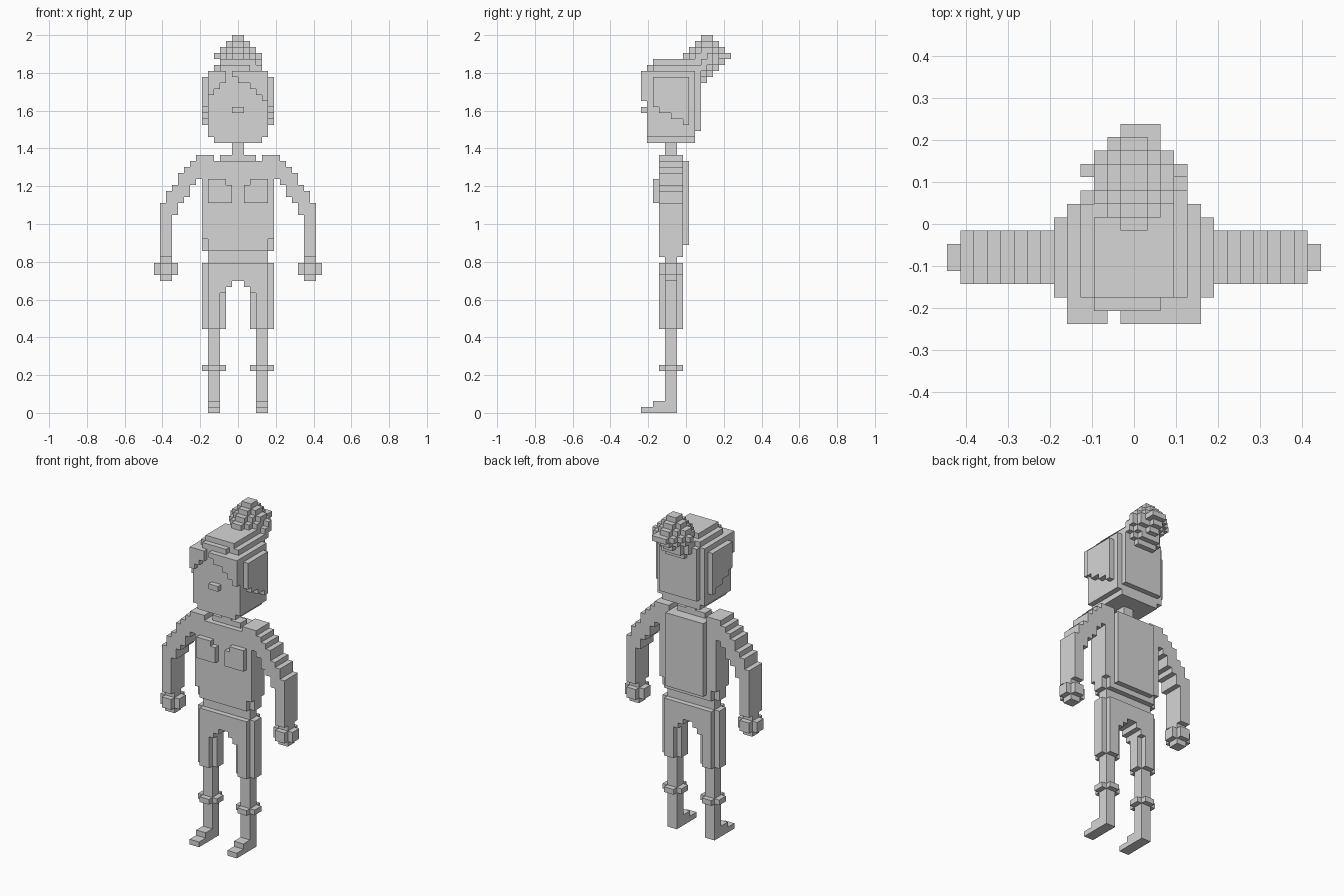
import bpy, bmesh, math

if "Cube" in bpy.data.objects:
    bpy.data.objects.remove(bpy.data.objects["Cube"])

U = 2 / 63          # size of one cube
MID_Y = 7.5         # cube index of y = 0 (index 0 is the front)

grey = bpy.data.materials.new("light_grey")
grey.diffuse_color = (0.67, 0.67, 0.67, 1)
grey.use_nodes = True
grey.node_tree.nodes["Principled BSDF"].inputs["Base Color"].default_value = grey.diffuse_color


def cells(boxes, mirror=False):
    """Cubes covered by boxes given as (x0, x1, y0, y1, z0, z1)."""
    out = set()
    for x0, x1, y0, y1, z0, z1 in boxes:
        for x in range(x0, x1):
            for y in range(y0, y1):
                for z in range(z0, z1):
                    out.add((x, y, z))
                    if mirror:
                        out.add((-1 - x, y, z))
    return out


def flip(boxes):
    return [(-b[1], -b[0]) + tuple(b[2:]) for b in boxes]


def part(name, boxes, mirror=False):
    """Skin the cubes with outer faces only and merge flat areas."""
    solid = cells(boxes, mirror)
    bm = bmesh.new()
    verts = {}

    def vert(p):
        if p not in verts:
            verts[p] = bm.verts.new((p[0] * U, (p[1] - MID_Y) * U, p[2] * U))
        return verts[p]

    for c in solid:
        for axis in range(3):
            a, b = (axis + 1) % 3, (axis + 2) % 3
            for side in (0, 1):
                n = list(c)
                n[axis] += 1 if side else -1
                if tuple(n) in solid:
                    continue
                loop = []
                for da, db in ((0, 0), (1, 0), (1, 1), (0, 1)):
                    p = list(c)
                    p[axis] += side
                    p[a] += da
                    p[b] += db
                    loop.append(vert(tuple(p)))
                bm.faces.new(loop if side else loop[::-1])
    bmesh.ops.dissolve_limit(bm, angle_limit=math.radians(1),
                             verts=bm.verts[:], edges=bm.edges[:])
    mesh = bpy.data.meshes.new(name)
    bm.to_mesh(mesh)
    bm.free()
    mesh.materials.append(grey)
    bpy.context.collection.objects.link(bpy.data.objects.new(name, mesh))


def pair(name, boxes):
    part("left_" + name, boxes)
    part("right_" + name, flip(boxes))


# Feet, shins and knee bands
pair("foot", [(3, 5, 0, 6, 0, 1), (3, 5, 2, 6, 1, 2)])
pair("leg", [(3, 5, 4, 6, 2, 14)])
pair("leg_band", [(2, 6, 4, 6, 7, 8), (3, 5, 3, 7, 7, 8)])

# Shorts with stepped crotch
part("shorts", [(2, 6, 4, 6, 14, 21), (3, 5, 3, 7, 14, 21),
                (1, 6, 4, 6, 21, 25), (1, 5, 3, 7, 20, 25),
                (0, 1, 3, 7, 22, 25)][:3] +
     [(2, 5, 3, 7, 20, 21), (1, 5, 3, 7, 21, 25), (0, 1, 3, 7, 22, 25)], True)

# Narrow waist, torso with shoulders and back panel
part("waist", [(0, 5, 4, 6, 25, 27)], True)
part("torso", [(0, 5, 3, 7, 27, 42), (5, 6, 4, 6, 27, 29),
               (5, 6, 3, 7, 29, 42), (4, 6, 3, 7, 42, 43)], True)
part("back_panel", [(0, 4, 7, 8, 28, 42)], True)
pair("chest_pocket", [(1, 5, 2, 3, 35, 38), (2, 5, 2, 3, 38, 39)])

# Arms: one column per step, as (bottom, top) outward from the shoulder
steps = [(39, 43), (38, 42), (36, 41), (35, 40), (33, 38), (26, 37), (26, 35)]
pair("arm", [(6 + i, 7 + i, 3, 7, lo, hi) for i, (lo, hi) in enumerate(steps)])
pair("hand", [(10, 14, 4, 6, 23, 25), (11, 13, 3, 7, 23, 25),
              (11, 13, 4, 6, 22, 26)])

# Neck and collar
part("neck", [(0, 1, 4, 6, 42, 45)], True)
pair("collar", [(1, 3, 4, 6, 42, 43)])

# Head with a stepped crown, and nose
part("head", [(0, 5, 1, 9, 46, 57), (0, 4, 1, 9, 45, 46),
              (0, 4, 2, 9, 57, 58), (0, 4, 9, 10, 47, 57),
              (0, 3, 9, 10, 57, 58), (0, 3, 2, 8, 58, 59)], True)
part("front_hair", [(-3, 2, 1, 2, 57, 58)])
part("nose", [(-1, 1, 0, 1, 50, 51)])

# Side hair with a stepped lower edge
pair("side_hair", [(5, 6, y0, y1, z, 56) for y0, y1, z in
                   ((2, 3, 51), (3, 5, 50), (5, 7, 49), (7, 8, 48))])

# Parted fringe, as bottom height of each column
fringe = {-5: 53, -4: 54, -3: 55, -1: 56, 0: 55, 1: 55, 2: 54, 3: 53, 4: 52}
part("fringe", [(x, x + 1, 0, 1, z, 57) for x, z in fringe.items()])

# Knobbly hair bun
part("hair_bun", [(-1, 1, 10, 12, 62, 63),
                  (-2, 2, 10, 12, 61, 62), (-1, 1, 9, 13, 61, 62),
                  (-3, 3, 10, 12, 60, 61), (-2, 2, 9, 13, 60, 61),
                  (-1, 1, 8, 14, 60, 61), (-1, 1, 7, 14, 59, 60),
                  (-4, 4, 11, 12, 59, 60), (-3, 3, 9, 13, 59, 60),
                  (-2, 2, 8, 14, 59, 60), (-1, 2, 14, 15, 59, 60),
                  (-3, 4, 10, 12, 58, 59), (-2, 3, 8, 13, 58, 59),
                  (-1, 1, 13, 14, 58, 59),
                  (-3, 4, 9, 11, 57, 58), (-2, 3, 9, 12, 57, 58),
                  (-1, 1, 12, 13, 57, 58),
                  (-3, 3, 10, 11, 56, 57), (-2, 2, 10, 12, 56, 57),
                  (-2, 2, 10, 11, 55, 56)])
